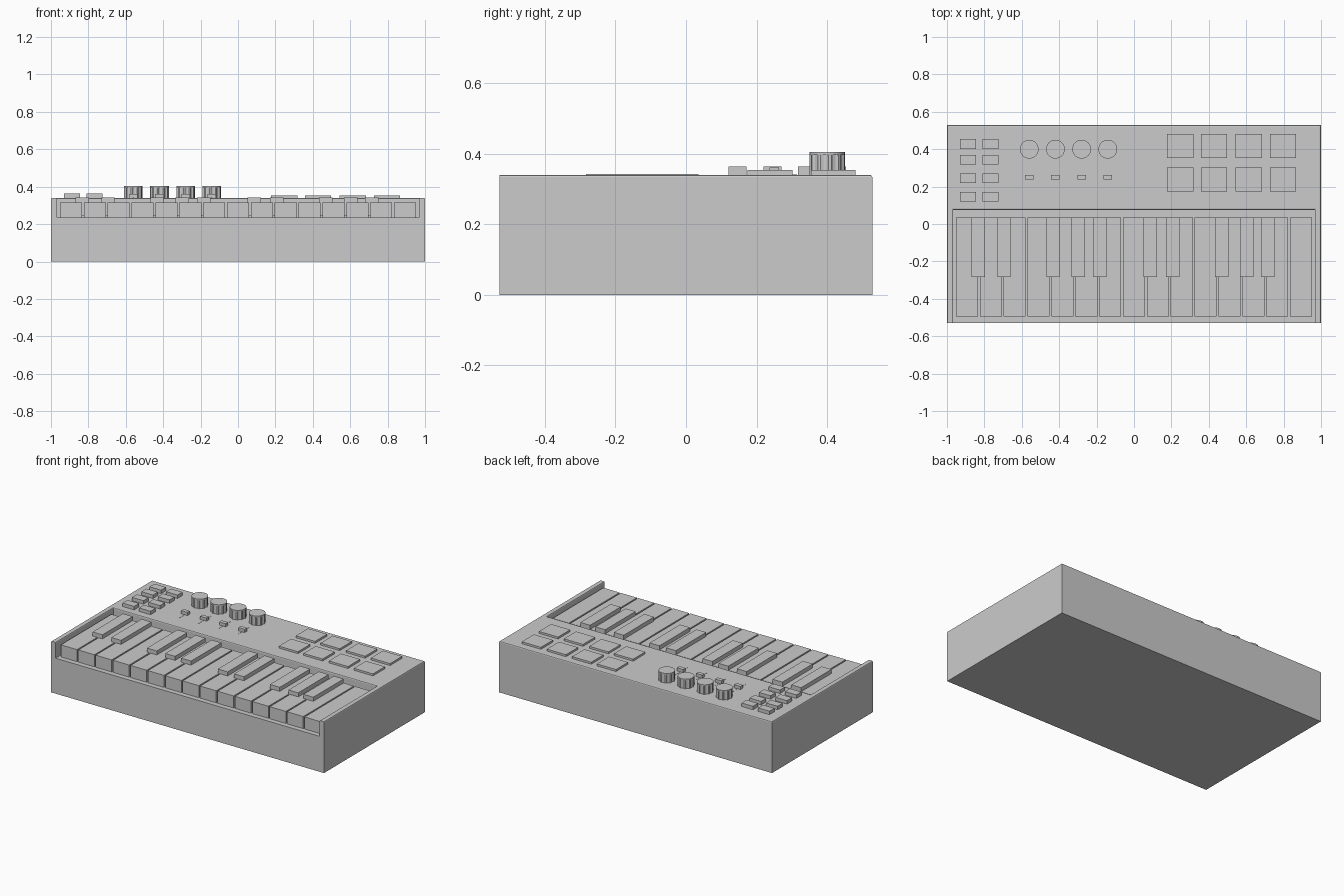
import bpy, bmesh, math

old = bpy.data.objects.get("Cube")
if old:
    bpy.data.objects.remove(old, do_unlink=True)

grey = bpy.data.materials.new("light grey plastic")
grey.use_nodes = True
grey.diffuse_color = (0.6, 0.6, 0.6, 1)
grey.node_tree.nodes["Principled BSDF"].inputs["Base Color"].default_value = (0.6, 0.6, 0.6, 1)

DECK, BED = 0.34, 0.235


def finish(bm, name):
    bmesh.ops.recalc_face_normals(bm, faces=bm.faces)
    mesh = bpy.data.meshes.new(name)
    bm.to_mesh(mesh)
    bm.free()
    mesh.materials.append(grey)
    obj = bpy.data.objects.new(name, mesh)
    bpy.context.collection.objects.link(obj)
    return obj


def box(name, x, y, z0, z1, w, d):
    bm = bmesh.new()
    bmesh.ops.create_cube(bm, size=1)
    bmesh.ops.scale(bm, vec=(w, d, z1 - z0), verts=bm.verts)
    bmesh.ops.translate(bm, vec=(x, y, (z0 + z1) / 2), verts=bm.verts)
    return finish(bm, name)


def prism(bm, outline, z0, z1):
    low = [bm.verts.new((x, y, z0)) for x, y in outline]
    top = [bm.verts.new((x, y, z1)) for x, y in outline]
    bm.faces.new(top)
    bm.faces.new(low[::-1])
    for i in range(len(low)):
        j = (i + 1) % len(low)
        bm.faces.new((low[i], low[j], top[j], top[i]))


# Case: a block with a key bed that is open at the front
W, D, IN, BACK = 1.0, 0.528, 0.967, 0.075
outline = [(-W, -D), (-IN, -D), (-IN, BACK), (IN, BACK), (IN, -D), (W, -D), (W, D), (-W, D)]
bm = bmesh.new()
top = [bm.verts.new((x, y, DECK)) for x, y in outline]
low = [bm.verts.new((x, y, BED if abs(x) < W else 0)) for x, y in outline]
bm.faces.new(top)
for i in (1, 2, 3, 5, 6, 7):
    j = (i + 1) % 8
    bm.faces.new((low[i], low[j], top[j], top[i]))
bm.faces.new((low[0], low[5], top[5], top[4], low[4], low[1], top[1], top[0]))
bm.faces.new(low[1:5])
bm.faces.new((low[0], low[5], low[6], low[7]))
bmesh.ops.recalc_face_normals(bm, faces=bm.faces)
rim = [e for e in bm.edges if all(v.co.z > DECK - 0.001 for v in e.verts)
       and not all(v.co.y < -D + 0.001 for v in e.verts)]
bmesh.ops.bevel(bm, geom=rim, offset=0.007, segments=2, profile=0.5, affect='EDGES')
finish(bm, "case")

# White keys
PITCH = 0.1276
for i in range(15):
    box(f"white_key_{i + 1}", (i - 7) * PITCH, -0.23, BED, 0.315, 0.118, 0.53)

# Black keys
for i, x in enumerate((-0.832, -0.695, -0.433, -0.299, -0.182,
                       0.086, 0.206, 0.468, 0.604, 0.714)):
    box(f"black_key_{i + 1}", x, -0.124, BED + 0.01, 0.342, 0.072, 0.318)

# Small buttons
for x in (-0.888, -0.767):
    for y in (0.428, 0.343, 0.245, 0.146):
        box("button", x, y, DECK - 0.005, 0.363, 0.084, 0.052)

# Drum pads
for x in (0.247, 0.428, 0.614, 0.797):
    for y in (0.417, 0.238):
        box("pad", x, y, DECK - 0.005, 0.353, 0.14, 0.127)

# Knobs with fluted sides, and a slider in front of each
for x in (-0.56, -0.42, -0.28, -0.14):
    flutes = []
    for k in range(40):
        a = math.tau * (k + 0.5) / 40
        r = 0.05 if k % 4 < 2 else 0.045
        flutes.append((x + r * math.cos(a), 0.4 + r * math.sin(a)))
    disc = [(x + 0.05 * math.cos(math.tau * k / 32), 0.4 + 0.05 * math.sin(math.tau * k / 32))
            for k in range(32)]
    bm = bmesh.new()
    prism(bm, flutes, DECK - 0.005, 0.396)
    prism(bm, disc, 0.396, 0.404)
    finish(bm, "knob")
    box("slider_track", x, 0.25, DECK - 0.005, DECK + 0.001, 0.008, 0.13)
    box("slider_cap", x, 0.25, DECK - 0.005, 0.361, 0.046, 0.026)
